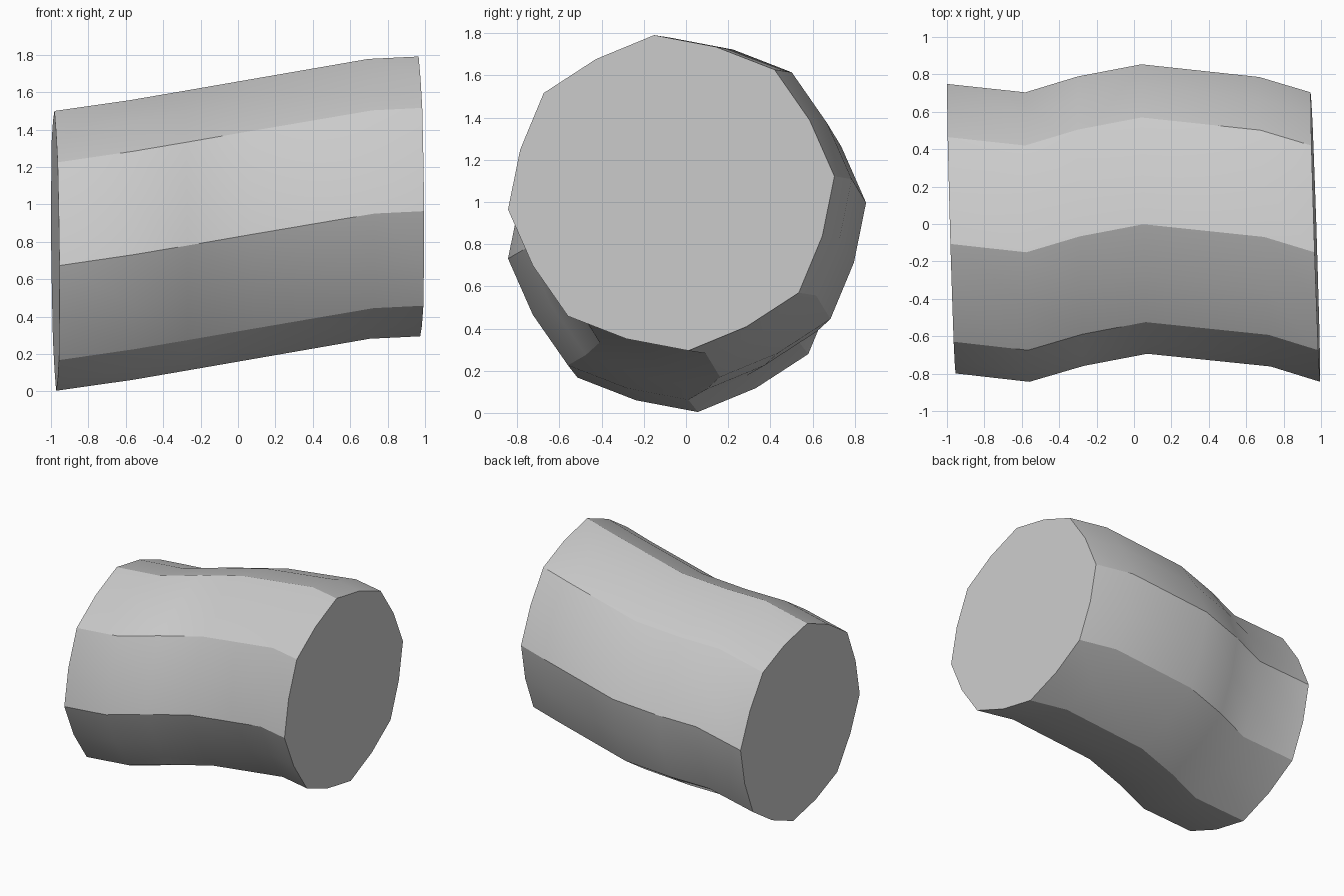
import bpy, bmesh
from math import sin, cos, radians

cube = bpy.data.objects.get("Cube")
if cube:
    bpy.data.objects.remove(cube, do_unlink=True)

# Plain grey material
grey = bpy.data.materials.new("light_grey")
grey.use_nodes = True
colour = (0.6, 0.6, 0.6, 1)
grey.diffuse_color = colour
grey.node_tree.nodes["Principled BSDF"].inputs["Base Color"].default_value = colour

# Path of the bent trunk: centre x, y, z and sideways lean of each ring
PATH = [(-0.977, -0.025, 0.752, 0.022), (-0.57, -0.07, 0.81, 0.01),
        (-0.285, 0.015, 0.859, 0.015), (0.055, 0.08, 0.918, 0.015),
        (0.70, 0.012, 1.03, 0.03), (0.97, -0.07, 1.043, 0.025)]
SIDES = 16


def ring(bm, x, y, z, lean):
    """Eight-cornered section with slightly bulging sides."""
    verts = []
    for i in range(SIDES):
        a = radians(6 + i * 360 / SIDES)
        k = 0.96 if i % 2 else 1.0
        c, s = k * cos(a), k * sin(a)
        verts.append(bm.verts.new((x - lean * c - 0.007 * s, y + 0.778 * c, z + 0.752 * s)))
    return verts


bm = bmesh.new()
rings = [ring(bm, *p) for p in PATH]

# Side walls
for a, b in zip(rings, rings[1:]):
    for i in range(SIDES):
        j = (i + 1) % SIDES
        bm.faces.new((a[i], a[j], b[j], b[i]))

# Flat end caps
bm.faces.new(rings[0])
bm.faces.new(rings[-1])
bmesh.ops.recalc_face_normals(bm, faces=bm.faces)

mesh = bpy.data.meshes.new("bent_trunk")
bm.to_mesh(mesh)
bm.free()
mesh.materials.append(grey)
trunk = bpy.data.objects.new("bent_trunk", mesh)
bpy.context.collection.objects.link(trunk)

# Soft sides, crisp ridges and caps
bpy.ops.object.select_all(action="DESELECT")
trunk.select_set(True)
bpy.context.view_layer.objects.active = trunk
bpy.ops.object.shade_smooth_by_angle(angle=radians(28))
